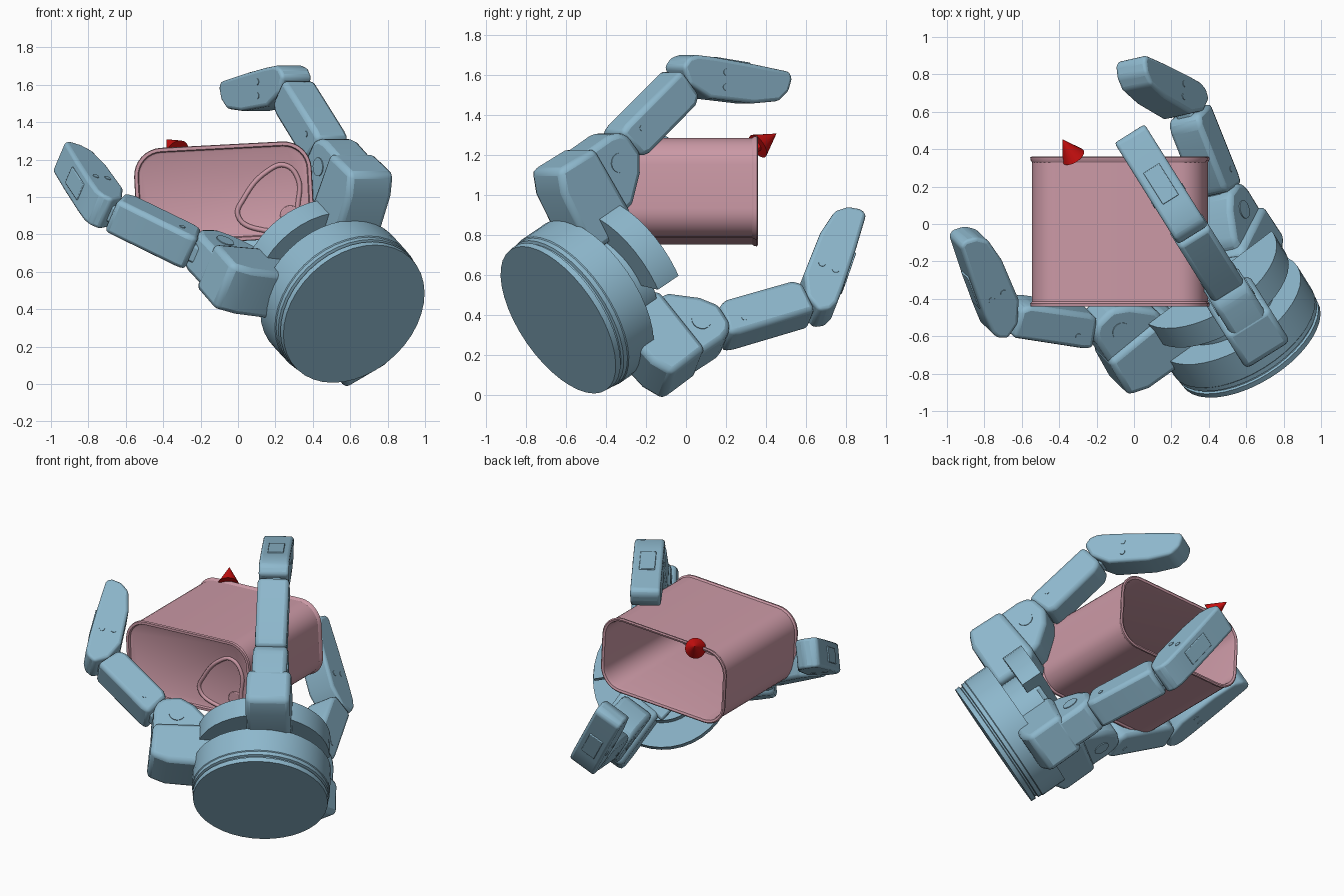
import bpy, bmesh
from math import sin, cos, pi, radians
from mathutils import Matrix, Vector

cube = bpy.data.objects.get("Cube")
if cube:
    bpy.data.objects.remove(cube)


def material(name, rgb):
    m = bpy.data.materials.new(name)
    m.use_nodes = True
    m.diffuse_color = (*rgb, 1)
    m.node_tree.nodes["Principled BSDF"].inputs["Base Color"].default_value = (*rgb, 1)
    return m


BLUE = material("steel blue", (0.27, 0.48, 0.61))
PINK = material("dusty pink", (0.60, 0.32, 0.38))
RED = material("red", (0.62, 0.005, 0.005))


def finish(name, bm, mat, matrix=None, bevel=0, segments=2, angle=30):
    bmesh.ops.recalc_face_normals(bm, faces=bm.faces)
    mesh = bpy.data.meshes.new(name)
    bm.to_mesh(mesh)
    bm.free()
    ob = bpy.data.objects.new(name, mesh)
    bpy.context.collection.objects.link(ob)
    mesh.materials.append(mat)
    if matrix:
        ob.matrix_world = matrix
    if bevel:
        b = ob.modifiers.new("Bevel", 'BEVEL')
        b.width, b.segments, b.limit_method = bevel, segments, 'ANGLE'
    bpy.ops.object.select_all(action='DESELECT')
    ob.select_set(True)
    bpy.context.view_layer.objects.active = ob
    bpy.ops.object.shade_smooth_by_angle(angle=radians(angle))
    return ob


def prism(name, profile, width, matrix, mat=BLUE, bevel=0.015, segments=2, y=0):
    """Extrude an x-z profile along local y, centred on y."""
    bm = bmesh.new()
    face = bm.faces.new([bm.verts.new((x, y - width / 2, z)) for x, z in profile])
    ext = bmesh.ops.extrude_face_region(bm, geom=[face])["geom"]
    moved = [v for v in ext if isinstance(v, bmesh.types.BMVert)]
    bmesh.ops.translate(bm, verts=moved, vec=(0, width, 0))
    return finish(name, bm, mat, matrix, bevel, segments)


def box(x0, x1, z0, z1):
    return [(x0, z0), (x1, z0), (x1, z1), (x0, z1)]


def disc(x, z, r, n=16):
    return [(x + r * cos(2 * pi * i / n), z + r * sin(2 * pi * i / n)) for i in range(n)]


def lathe(name, profile, matrix, mat=BLUE, n=40, cut=None):
    """Revolve a radius-height profile about local z, closing both ends."""
    bm = bmesh.new()
    rings = [[bm.verts.new((r * cos(2 * pi * i / n), r * sin(2 * pi * i / n), z))
              for i in range(n)] for r, z in profile]
    skin(bm, rings)
    if cut:
        res = bmesh.ops.bisect_plane(bm, geom=bm.verts[:] + bm.edges[:] + bm.faces[:],
                                     plane_co=cut[0], plane_no=cut[1], clear_outer=True)
        edges = [e for e in res["geom_cut"] if isinstance(e, bmesh.types.BMEdge)]
        bmesh.ops.holes_fill(bm, edges=edges)
    return finish(name, bm, mat, matrix)


def skin(bm, rings):
    n = len(rings[0])
    for a, b in zip(rings, rings[1:]):
        for i in range(n):
            bm.faces.new((a[i], a[(i + 1) % n], b[(i + 1) % n], b[i]))
    bm.faces.new(rings[0])
    bm.faces.new(rings[-1])


# Hand frame: x points to the first finger, z is the approach axis
axis = Vector((-0.46, 0.735, 0.5)).normalized()
side = Vector((0.847, 0.53, 0)).normalized()
out = side.cross(axis).normalized()
ROT = Matrix((out, axis.cross(out), axis)).transposed().to_4x4()
HAND = Matrix.Translation((0.62, -0.64, 0.375)) @ ROT

# Palm: ringed base drum, a slim neck and a half-round top plate
lathe("palm_drum", [(0.425, 0), (0.428, 0.03), (0.415, 0.035), (0.415, 0.045), (0.43, 0.05),
                    (0.43, 0.075), (0.435, 0.08), (0.435, 0.25)], HAND)
lathe("palm_neck", [(0.28, 0.24), (0.28, 0.42)], HAND)
keep = Vector((cos(radians(10)), sin(radians(10)), 0))
lathe("palm_plate", [(0.42, 0.36), (0.42, 0.5)], HAND, cut=(keep * 0.04, -keep))
prism("palm_core", box(-0.2, 0.2, 0.24, 0.45), 0.4, HAND @ Matrix.Rotation(radians(-42), 4, 'Z'))

SHOULDER = [(0.25, 0.24), (0.6, 0.24), (0.715, 0.28), (0.705, 0.52), (0.32, 0.55), (0.25, 0.48)]
KNUCKLE = [(0.3, 0.3), (0.70, 0.3), (0.705, 0.64), (0.69, 0.70), (0.65, 0.74),
           (0.54, 0.76), (0.45, 0.71), (0.335, 0.59)]
TIP = [(0.057, -0.085), (0.105, -0.05), (0.12, 0.0), (0.112, 0.11), (0.085, 0.34), (0.055, 0.55),
       (0.02, 0.565), (-0.045, 0.545), (-0.094, 0.49), (-0.111, 0.34), (-0.094, 0.08),
       (-0.03, -0.04)]
LINK = 0.68


def finger(name, spread, tilt, curl, offset):
    base = HAND @ Matrix.Rotation(radians(spread), 4, 'Z') @ Matrix.Translation(offset)
    # wide shoulder carrying a narrower hinge block with side bosses
    prism(name + "_shoulder", SHOULDER, 0.28, base, bevel=0.03)
    prism(name + "_knuckle", KNUCKLE, 0.22, base, bevel=0.03)
    prism(name + "_knuckle_boss", disc(0.56, 0.62, 0.05), 0.23, base, bevel=0)
    # proximal link: slim neck and a wide body
    link = base @ Matrix.Translation((0.56, 0, 0.57)) @ Matrix.Rotation(radians(tilt), 4, 'Y')
    prism(name + "_neck", box(-0.06, 0.07, 0.05, LINK + 0.04), 0.1, link)
    prism(name + "_link", [(-0.08, 0.18), (0.09, 0.16), (0.1, 0.22), (0.095, 0.64),
                           (-0.07, 0.64), (-0.1, 0.59), (-0.1, 0.23)], 0.2, link, bevel=0.025)
    # fingertip with cover plate and pins
    tip = link @ Matrix.Translation((0, 0, LINK)) @ Matrix.Rotation(radians(-curl), 4, 'Y')
    prism(name + "_tip", TIP, 0.19, tip, bevel=0.04, segments=3)
    cover = tip @ Matrix.Translation((0.096, 0, 0.24)) @ Matrix.Rotation(radians(-6), 4, 'Y')
    prism(name + "_tip_cover", box(-0.01, 0.008, -0.1, 0.1), 0.1, cover, bevel=0.004)
    for x in (-0.035, 0.04):
        prism(name + "_tip_pin", disc(x, 0.17, 0.018, 10), 0.197, tip, bevel=0)
    prism(name + "_link_pin", disc(0.03, 0.27, 0.016, 10), 0.207, link, bevel=0)


finger("first_finger", 0, 11, 43, (-0.01, 0.05, 0))
finger("second_finger", -83, 44, 48, (0, -0.05, -0.06))
finger("third_finger", 145, 18, 44, (-0.1, 0, -0.08))

# Open can: rounded rectangle rings from the front lid, round the rim, to the inside
W, H, R = 0.475, 0.26, 0.15


def can_ring(bm, y, inset):
    ring = []
    for k, (sx, sz) in enumerate(((1, 1), (-1, 1), (-1, -1), (1, -1))):
        for j in range(9):
            t = (k + j / 8) * pi / 2
            r = R - inset
            ring.append(bm.verts.new((sx * (W - R) + r * cos(t), y, sz * (H - R) + r * sin(t))))
    return ring


CAN = Matrix.Translation((-0.075, 0, 1.02)) @ Matrix.Rotation(radians(-3), 4, 'Y')
bm = bmesh.new()
skin(bm, [can_ring(bm, y, i) for y, i in (
    (-0.42, 0.035), (-0.425, 0.025), (-0.44, 0.02), (-0.44, 0.003), (-0.425, 0), (-0.415, 0.01),
    (0.33, 0.01), (0.34, 0.003), (0.355, 0), (0.36, 0.008), (0.355, 0.022), (0.33, 0.028),
    (-0.405, 0.028))])
finish("can", bm, PINK, CAN)


# Pull ring on the lid
def wire(name, points, radius):
    cu = bpy.data.curves.new(name, 'CURVE')
    cu.dimensions = '3D'
    cu.bevel_depth, cu.bevel_resolution, cu.resolution_u = radius, 2, 6
    sp = cu.splines.new('BEZIER')
    sp.bezier_points.add(len(points) - 1)
    sp.use_cyclic_u = True
    for p, (x, z) in zip(sp.bezier_points, points):
        p.co = (x, -0.422, z)
        p.handle_left_type = p.handle_right_type = 'AUTO'
    ob = bpy.data.objects.new(name, cu)
    bpy.context.collection.objects.link(ob)
    cu.materials.append(PINK)
    bpy.ops.object.select_all(action='DESELECT')
    ob.select_set(True)
    bpy.context.view_layer.objects.active = ob
    bpy.ops.object.convert(target='MESH')
    bpy.ops.object.shade_smooth()


wire("pull_ring", [(0.0, 0.9), (0.03, 0.99), (0.16, 1.14), (0.25, 1.17), (0.32, 1.10),
                   (0.32, 0.96), (0.3, 0.86), (0.1, 0.83)], 0.013)
prism("pull_ring_rivet", disc(0.28, 0.9, 0.055, 20), 0.02, Matrix.Identity(4), PINK, 0.005, y=-0.42)

# Red arrow marker parallel to the approach axis
ARROW = Matrix.Translation((-0.325, 0.36, 1.245)) @ ROT
lathe("arrow_head", [(0.066, 0), (0.001, 0.125)], ARROW, RED, 20)
lathe("arrow_shaft", [(0.025, -0.06), (0.025, 0.01)], ARROW, RED, 12)
